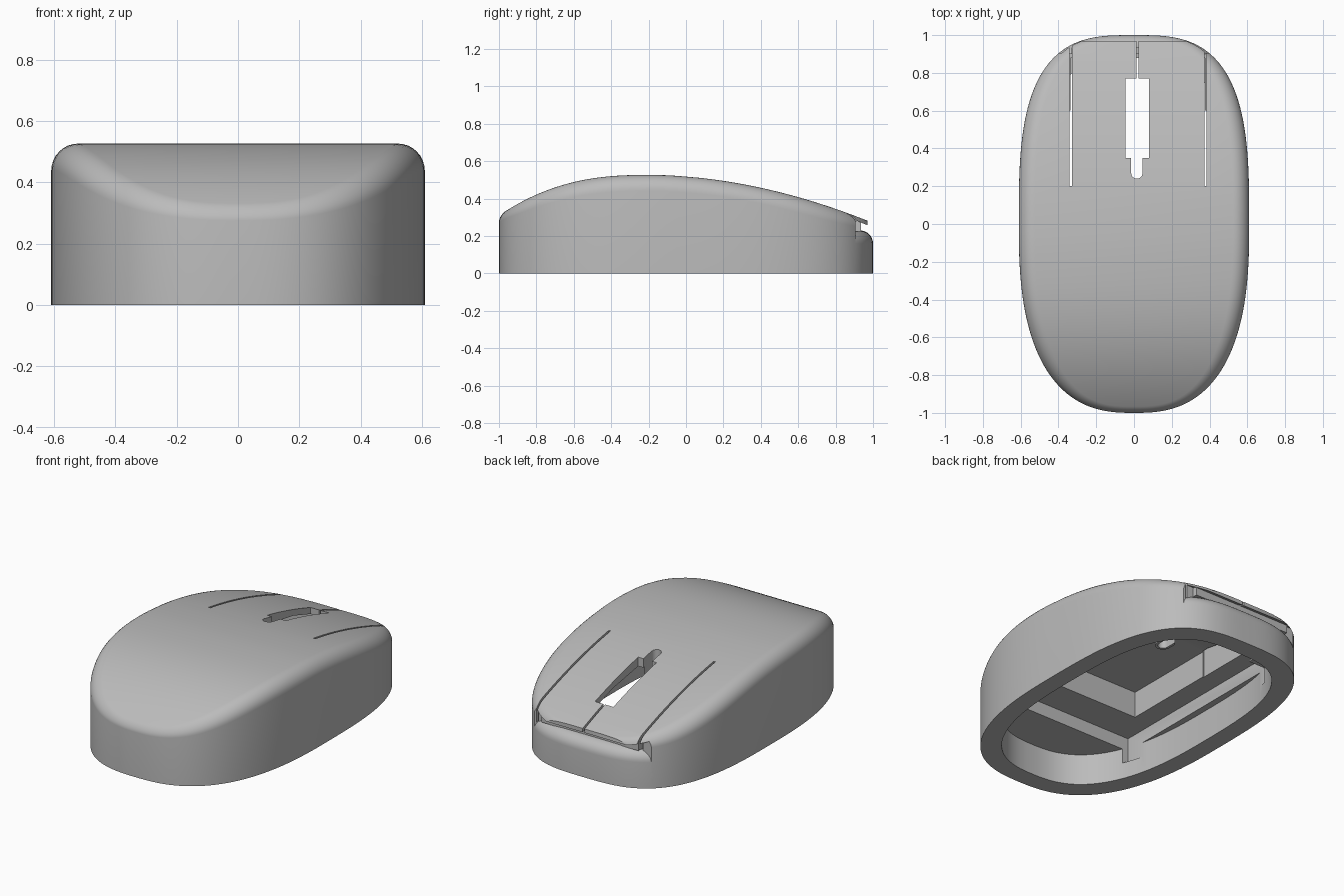
import bpy, bmesh, math

if "Cube" in bpy.data.objects:
    bpy.data.objects.remove(bpy.data.objects["Cube"])

GREY = (0.5, 0.5, 0.5, 1)
grey = bpy.data.materials.new("plain_grey")
grey.use_nodes = True
grey.diffuse_color = GREY
grey.node_tree.nodes["Principled BSDF"].inputs["Base Color"].default_value = GREY


def make(name, bm):
    bmesh.ops.recalc_face_normals(bm, faces=bm.faces)
    mesh = bpy.data.meshes.new(name)
    bm.to_mesh(mesh)
    bm.free()
    mesh.materials.append(grey)
    ob = bpy.data.objects.new(name, mesh)
    bpy.context.collection.objects.link(ob)
    return ob


def prism(name, pts, lo, hi, axis="z"):
    """Extrude a 2D outline along z (xy points) or along x (yz points)."""
    bm = bmesh.new()
    place = (lambda p, q: (p[0], p[1], q)) if axis == "z" else (lambda p, q: (q, p[0], p[1]))
    a, b = [[bm.verts.new(place(p, q)) for p in pts] for q in (lo, hi)]
    bm.faces.new(a)
    bm.faces.new(b)
    for i in range(len(pts)):
        j = (i + 1) % len(pts)
        bm.faces.new((a[i], a[j], b[j], b[i]))
    return make(name, bm)


def box(name, x0, x1, y0, y1, z0, z1):
    return prism(name, [(x0, y0), (x1, y0), (x1, y1), (x0, y1)], z0, z1)


def boolean(ob, cutter, operation="DIFFERENCE"):
    mod = ob.modifiers.new("cut", "BOOLEAN")
    mod.operation, mod.solver, mod.object = operation, "EXACT", cutter
    bpy.context.view_layer.objects.active = ob
    bpy.ops.object.modifier_apply(modifier=mod.name)
    bpy.data.objects.remove(cutter)


def height(y):
    """Side profile of the back of the shell."""
    t = y + 0.2
    return 0.527 - (0.217 * (-t / 0.8) ** 2.5 if t < 0 else 0.257 * (t / 1.2) ** 1.9)


def outline(count=160, sx=0.61, sy=1.0):
    pts = []
    for i in range(count):
        a = math.tau * (i + 0.5) / count
        c, s = math.cos(a), math.sin(a)
        n = 2 / (3.1 if s > 0 else 2.6)
        pts.append((math.copysign(sx * abs(c) ** n, c), math.copysign(sy * abs(s) ** n, s)))
    return pts


def shell(name, top, radius):
    """Upright wall, rounded top edge, and a top made of strips across x."""
    pts, bm, steps = outline(), bmesh.new(), 8
    count = len(pts)
    rings = [[bm.verts.new((x, y, 0)) for x, y in pts]]
    for k in range(steps + 1):
        a = k / steps * math.pi / 2
        ring = []
        for i, (x, y) in enumerate(pts):
            px, py = pts[i - 1]
            qx, qy = pts[(i + 1) % count]
            length = math.hypot(qx - px, qy - py)
            nx, ny = (qy - py) / length, (px - qx) / length
            r = radius(ny)
            d = r * (1 - math.cos(a))
            yy = y - ny * d
            ring.append(bm.verts.new((x - nx * d, yy, top(yy) - r * (1 - math.sin(a)))))
        rings.append(ring)
    for a, b in zip(rings, rings[1:]):
        for i in range(count):
            j = (i + 1) % count
            bm.faces.new((a[i], a[j], b[j], b[i]))
    bm.faces.new(rings[0])
    # Points are mirrored in x, so opposite ones join in straight strips
    for half in (0, count // 2):
        for i in range(half, half + count // 4 - 1):
            j = (count // 2 - 1 - i) % count
            r = rings[-1]
            bm.faces.new((r[i], r[i + 1], r[j - 1], r[j]))
    r, q = rings[-1], count // 2
    bm.faces.new((r[0], r[q - 1], r[q], r[-1]))
    return make(name, bm)


def pill(name, half, y0, y1, z0, z1):
    pts = []
    for cy, start in ((y1 - half, 0), (y0 + half, math.pi)):
        for k in range(13):
            a = start + math.pi * k / 12
            pts.append((0.015 + half * math.cos(a), cy + half * math.sin(a)))
    return prism(name, pts, z0, z1)


# Main shell, with the nose cut back under the button overhang
body = shell("shell", height, lambda ny: 0.085 * (1 - 0.6 * ny * ny))
boolean(body, prism("nose_cut", [(0.905, -0.1), (1.1, -0.1), (1.1, 0.6), (0.97, 0.6),
                                 (0.97, 0.258), (0.905, 0.285)], -1, 1, "x"))

# Stepped hollow, open underneath
cavity = prism("cavity", outline(96, 0.5, 0.885), -0.1, 0.19)
boolean(body, cavity)
boolean(body, box("middle_step", -0.46, 0.46, -0.6, 0.6, 0.1, 0.27))
boolean(body, prism("upper_step", [(-0.39, 0.1), (0.88, 0.1), (0.88, 0.28), (0.6, 0.37),
                                   (0.25, 0.43), (-0.39, 0.43)], -0.335, 0.375, "x"))

# Wheel opening, button slits and small top hole
boolean(body, box("wheel_cut", -0.045, 0.08, 0.35, 0.77, 0.1, 0.8))
for x, y0, y1 in ((-0.335, 0.2, 1.1), (0.378, 0.2, 1.1), (0.018, 0.76, 1.1)):
    boolean(body, box("slit_cut", x - 0.006, x + 0.006, y0, y1, 0.2, 0.8))
boolean(body, pill("pill_cut", 0.03, 0.24, 0.38, 0.1, 0.8))

# Sleeve hanging below the small top hole
sleeve = pill("hole_sleeve", 0.045, 0.225, 0.349, 0.31, 0.45)
boolean(sleeve, pill("sleeve_cut", 0.03, 0.24, 0.38, 0.1, 0.8))

# Rounded lip below the buttons
lip = shell("nose_lip", lambda y: 0.23, lambda ny: 0.07)
boolean(lip, box("lip_trim", -1, 1, 0.9, 1.2, -0.1, 0.6), "INTERSECT")
front = box("button_front", -0.33, 0.33, 0.9, 0.935, 0.225, 0.28)

for ob in (body, sleeve, lip, front):
    bpy.ops.object.select_all(action="DESELECT")
    ob.select_set(True)
    bpy.context.view_layer.objects.active = ob
    bpy.ops.object.shade_smooth_by_angle(angle=math.radians(30))
